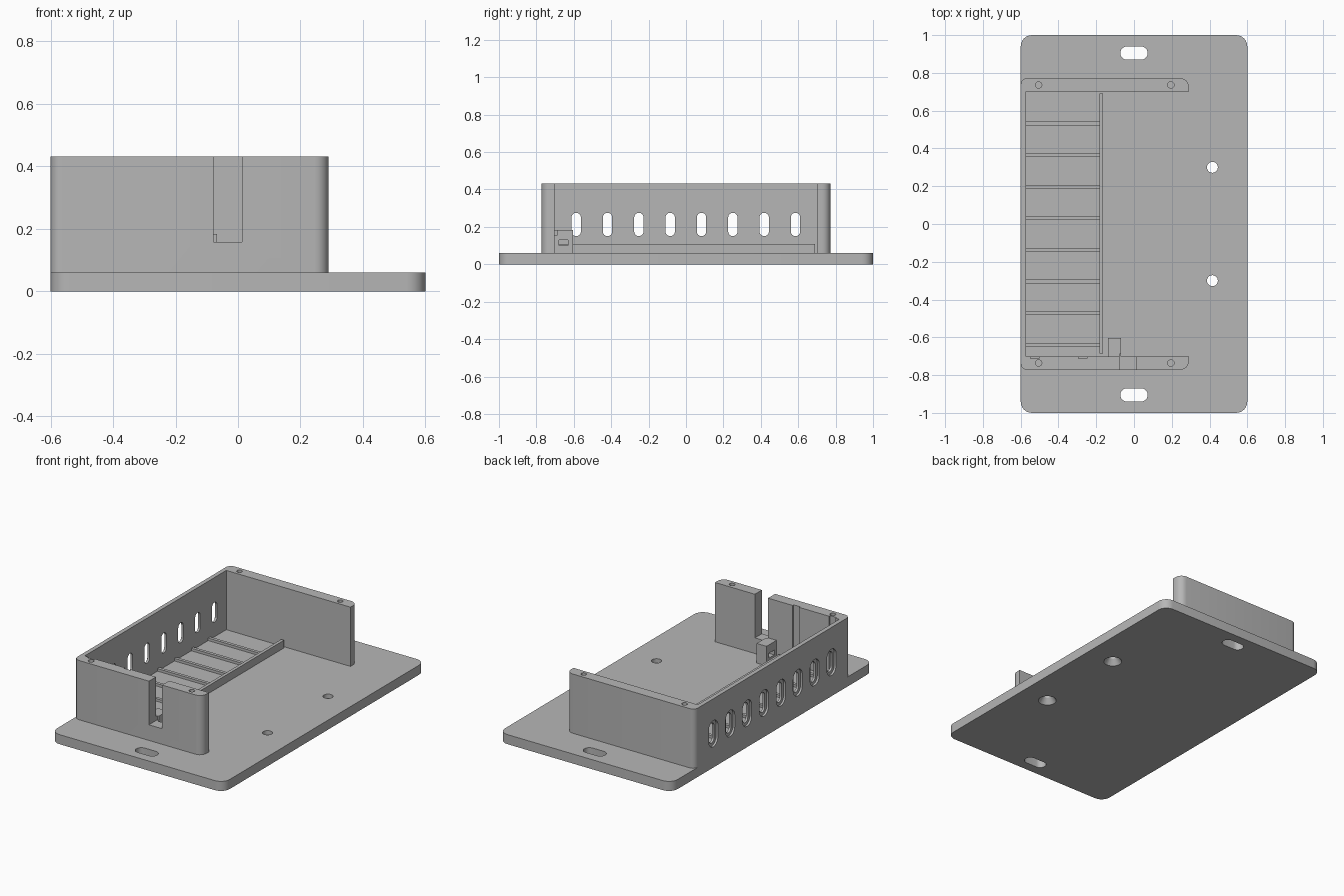
import bpy
import bmesh
from math import pi, sin, cos, radians
from mathutils import Vector

if "Cube" in bpy.data.objects:
    bpy.data.objects.remove(bpy.data.objects["Cube"])

grey = bpy.data.materials.new("matte grey")
grey.use_nodes = True
colour = (0.47, 0.47, 0.47, 1)
grey.diffuse_color = colour
grey.node_tree.nodes["Principled BSDF"].inputs["Base Color"].default_value = colour

BASE, TOP = 0.06, 0.432
AXES = {"z": lambda u, v, w: (u, v, w), "x": lambda u, v, w: (w, u, v)}


def rounded(points, steps=6):
    """Outline from (u, v, corner radius) of right-angled corners."""
    out = []
    for i, (u, v, r) in enumerate(points):
        p = Vector((u, v))
        if r == 0:
            out.append(p)
            continue
        a = (Vector(points[i - 1][:2]) - p).normalized()
        b = (Vector(points[(i + 1) % len(points)][:2]) - p).normalized()
        centre = p + (a + b) * r
        for s in range(steps + 1):
            t = s / steps * pi / 2
            out.append(centre - b * r * cos(t) - a * r * sin(t))
    return out


def rect(u0, u1, v0, v1, r=0):
    return rounded([(u0, v0, r), (u1, v0, r), (u1, v1, r), (u0, v1, r)])


def slot(u, v, w, h):
    return rect(u - w / 2, u + w / 2, v - h / 2, v + h / 2, min(w, h) * 0.499)


def circle(u, v, r, n=24):
    return [Vector((u + r * cos(2 * pi * i / n), v + r * sin(2 * pi * i / n))) for i in range(n)]


def add_prism(bm, low, w0, w1, axis="z", high=None):
    place = AXES[axis]
    a = [bm.verts.new(place(p.x, p.y, w0)) for p in low]
    b = [bm.verts.new(place(p.x, p.y, w1)) for p in (high or low)]
    bm.faces.new(a[::-1])
    bm.faces.new(b)
    for i in range(len(a)):
        j = (i + 1) % len(a)
        bm.faces.new((a[i], a[j], b[j], b[i]))


def make(name, prisms):
    bm = bmesh.new()
    for p in prisms:
        add_prism(bm, *p)
    bmesh.ops.recalc_face_normals(bm, faces=bm.faces)
    mesh = bpy.data.meshes.new(name)
    bm.to_mesh(mesh)
    bm.free()
    mesh.materials.append(grey)
    obj = bpy.data.objects.new(name, mesh)
    bpy.context.collection.objects.link(obj)
    return obj


def select(obj):
    bpy.ops.object.select_all(action="DESELECT")
    obj.select_set(True)
    bpy.context.view_layer.objects.active = obj


def cut(obj, prisms):
    cutter = make("cutter", prisms)
    cutter.hide_render = True
    mod = obj.modifiers.new("cut", "BOOLEAN")
    mod.operation, mod.solver, mod.object = "DIFFERENCE", "EXACT", cutter
    select(obj)
    bpy.ops.object.modifier_apply(modifier=mod.name)
    bpy.data.objects.remove(cutter)


def smooth(obj):
    select(obj)
    bpy.ops.object.shade_smooth_by_angle(angle=radians(30))


# Base plate with mounting slots and countersunk screw holes
base = make("base_plate", [(rect(-0.6, 0.6, -1, 1, 0.06), 0, BASE)])
cut(base, [(slot(0, s * 0.905, 0.145, 0.07), -0.1, 0.1) for s in (-1, 1)]
    + [(circle(0.415, s * 0.3, 0.029), -0.1, 0.1) for s in (-1, 1)])
cut(base, [(circle(0.415, s * 0.3, 0.056), -0.005, 0.035, "z", circle(0.415, s * 0.3, 0.029))
           for s in (-1, 1)])
smooth(base)

# Three-sided enclosure wall
outline = rounded([(-0.6, -0.772, 0.035), (0.29, -0.772, 0.045), (0.29, -0.702, 0),
                   (-0.573, -0.702, 0), (-0.573, 0.702, 0), (0.29, 0.702, 0),
                   (0.29, 0.772, 0.045), (-0.6, 0.772, 0.035)])
walls = make("enclosure_wall", [(outline, BASE, TOP)])

# Cable opening, guide grooves and lid screw holes
cut(walls, [(rect(-0.078, 0.013, -0.8, -0.68), 0.158, 0.5)]
    + [(rect(x - 0.023, x + 0.023, -0.712, -0.69), BASE + 0.02, 0.5) for x in (-0.525, -0.272)]
    + [(circle(x, s * 0.736, 0.017, 16), 0.25, 0.5) for x in (-0.505, 0.195) for s in (-1, 1)])

# Vent slots, each with a wider recess on the outside
vents = [-0.587 + i * 0.1675 for i in range(8)]
cut(walls, [(slot(y, 0.213, 0.05, 0.125), -0.7, -0.5, "x") for y in vents])
cut(walls, [(slot(y, 0.213, 0.09, 0.165), -0.7, -0.587, "x") for y in vents])
smooth(walls)

# Low rail and cross ribs on the floor
make("inner_rail", [(rect(-0.183, -0.163, -0.686, 0.69), BASE, 0.108)])
make("floor_ribs", [(rect(-0.573, -0.183, y - 0.01, y + 0.01), BASE, 0.076)
                    for y in [-0.64 + i * 0.1675 for i in range(8)]])

# Cable tie block with a narrow through slot
block = make("cable_block", [(rect(-0.137, -0.068, -0.702, -0.603), BASE, 0.183)])
cut(block, [(rect(-0.68, -0.63, 0.1, 0.13), -0.2, 0, "x"),
            (rect(-0.078, -0.05, -0.72, -0.688), 0.158, 0.2)])
